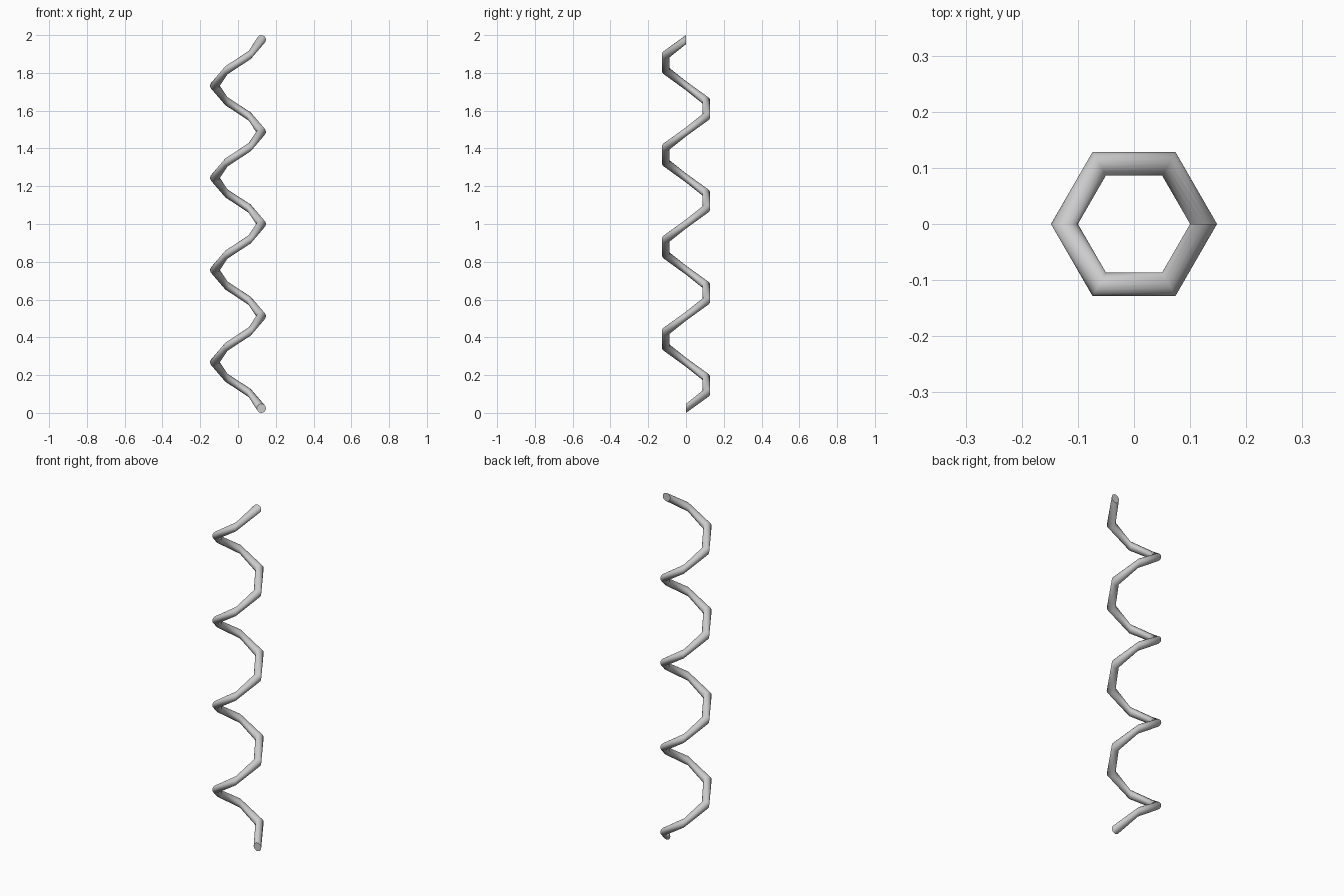
import bpy, bmesh
from math import pi, cos, sin

if "Cube" in bpy.data.objects:
    bpy.data.objects.remove(bpy.data.objects["Cube"])

TURNS, STEPS, SIDES = 4, 6, 16      # six straight runs per turn
COIL_R, WIRE_R = 0.124, 0.024
PITCH = (2.0 - 2 * WIRE_R) / TURNS

bm = bmesh.new()

# Rings: upright circles stepped round the coil axis
rings = []
for i in range(TURNS * STEPS + 1):
    a = 2 * pi * i / STEPS
    z0 = WIRE_R + PITCH * i / STEPS
    ring = []
    for j in range(SIDES):
        t = 2 * pi * j / SIDES
        r = COIL_R + WIRE_R * cos(t)
        ring.append(bm.verts.new((r * cos(a), r * sin(a), z0 + WIRE_R * sin(t))))
    rings.append(ring)

# Wire skin
for low, high in zip(rings, rings[1:]):
    for j in range(SIDES):
        k = (j + 1) % SIDES
        bm.faces.new((low[j], low[k], high[k], high[j])).smooth = True

# Flat end caps
for ring in (rings[0], rings[-1]):
    cap = bm.faces.new(ring)
    for e in cap.edges:
        e.smooth = False

bmesh.ops.recalc_face_normals(bm, faces=bm.faces)
mesh = bpy.data.meshes.new("spring_coil")
bm.to_mesh(mesh)
bm.free()
bpy.context.collection.objects.link(bpy.data.objects.new("spring_coil", mesh))
